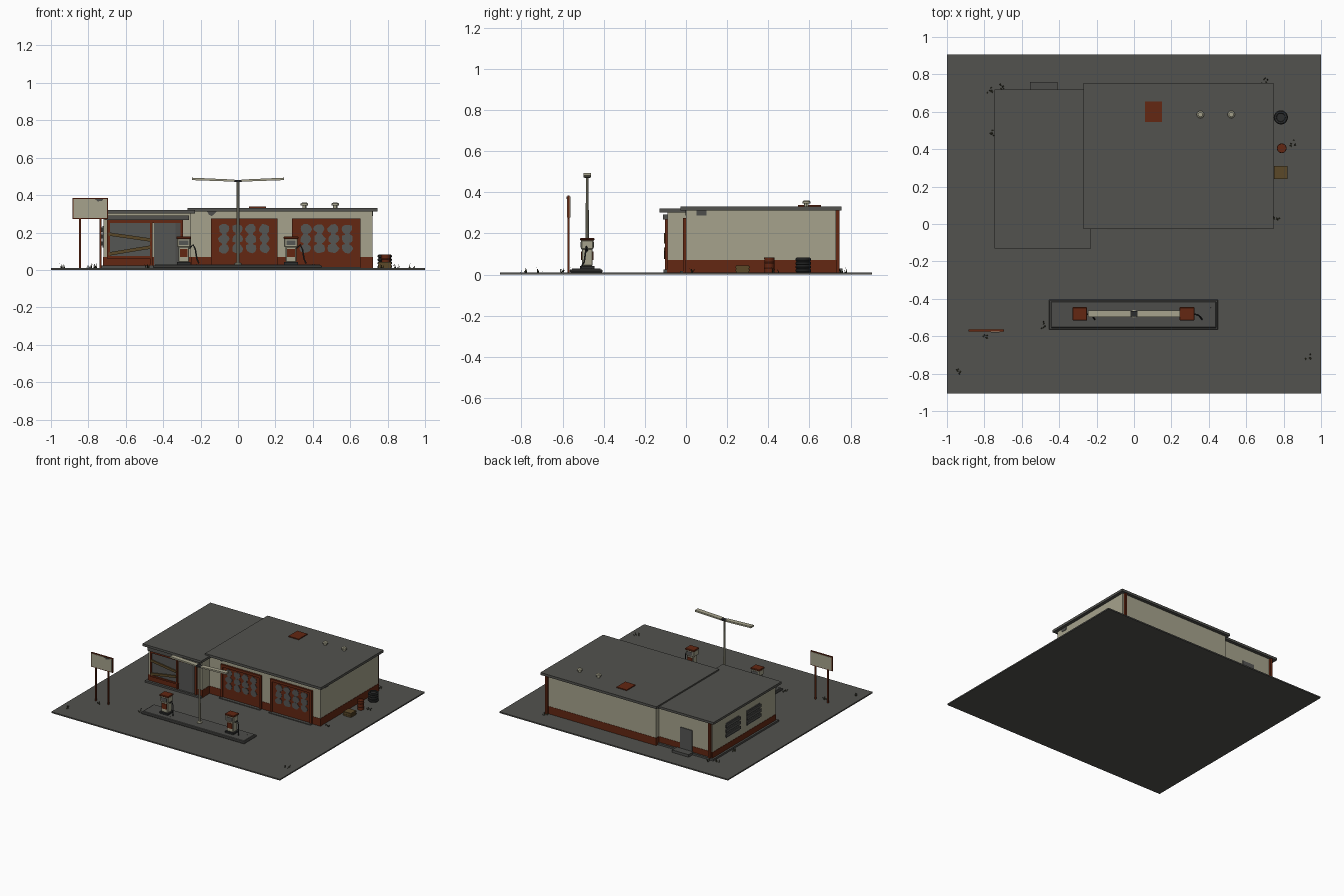
import bpy, bmesh, math, random
from mathutils import Vector

if "Cube" in bpy.data.objects:
    bpy.data.objects.remove(bpy.data.objects["Cube"])

random.seed(4)

def mat(name, r, g, b):
    m = bpy.data.materials.new(name)
    m.diffuse_color = (r, g, b, 1)
    m.use_nodes = True
    m.node_tree.nodes["Principled BSDF"].inputs["Base Color"].default_value = m.diffuse_color
    return m

ASPHALT = mat("asphalt_grey", .085, .085, .077)
CREAM = mat("faded_cream", .38, .365, .265)
RED = mat("rust_red", .125, .020, .006)
GLASS = mat("dusty_glass", .090, .092, .088)
WOOD = mat("old_wood", .105, .066, .022)
RUBBER = mat("dark_rubber", .025, .026, .026)
WEED = mat("dry_weed", .045, .045, .020)
CONCRETE = mat("worn_concrete", .075, .075, .070)

def finish(name, bm, m, smooth=False):
    bmesh.ops.recalc_face_normals(bm, faces=bm.faces)
    me = bpy.data.meshes.new(name)
    bm.to_mesh(me)
    bm.free()
    me.materials.append(m)
    o = bpy.data.objects.new(name, me)
    bpy.context.collection.objects.link(o)
    if smooth:
        bpy.context.view_layer.objects.active = o
        o.select_set(True)
        bpy.ops.object.shade_smooth_by_angle()
        o.select_set(False)
    return o

def box(name, x0, x1, y0, y1, z0, z1, m, bevel=0):
    bm = bmesh.new()
    bmesh.ops.create_cube(bm, size=1)
    for v in bm.verts:
        v.co = ((x0 + x1) / 2 + v.co.x * (x1 - x0), (y0 + y1) / 2 + v.co.y * (y1 - y0),
                (z0 + z1) / 2 + v.co.z * (z1 - z0))
    if bevel:
        bmesh.ops.bevel(bm, geom=bm.edges[:], offset=bevel, segments=1, affect='EDGES')
    return finish(name, bm, m)

def lathe(name, x, y, profile, m, n=16):
    """Closed solid turned from (radius, z) points."""
    bm = bmesh.new()
    rings = [[bm.verts.new((x + r * math.cos(a * math.tau / n), y + r * math.sin(a * math.tau / n), z))
              for a in range(n)] for r, z in profile]
    for a, b in zip(rings, rings[1:]):
        for i in range(n):
            bm.faces.new((a[i], a[(i + 1) % n], b[(i + 1) % n], b[i]))
    bm.faces.new(rings[0])
    bm.faces.new(rings[-1])
    return finish(name, bm, m, True)

def plate(name, pts, y, t, m):
    """Flat outline of (x, z) points facing the front, t thick."""
    bm = bmesh.new()
    f = bm.faces.new([bm.verts.new((x, y, z)) for x, z in pts])
    ext = bmesh.ops.extrude_face_region(bm, geom=[f])
    for v in ext["geom"]:
        if isinstance(v, bmesh.types.BMVert):
            v.co.y += t
    return finish(name, bm, m)

def tube(name, pts, r, m):
    cu = bpy.data.curves.new(name, 'CURVE')
    cu.dimensions = '3D'
    cu.bevel_depth, cu.bevel_resolution, cu.use_fill_caps = r, 1, True
    s = cu.splines.new('POLY')
    s.points.add(len(pts) - 1)
    for p, c in zip(s.points, pts):
        p.co = (*c, 1)
    cu.materials.append(m)
    o = bpy.data.objects.new(name, cu)
    bpy.context.collection.objects.link(o)

def plank(name, a, b, y, w, t, m):
    """Board between two (x, z) points on a front wall."""
    d = Vector((b[0] - a[0], b[1] - a[1])).normalized() * w / 2
    nx, nz = -d.y, d.x
    plate(name, [(a[0] + nx, a[1] + nz), (a[0] - nx, a[1] - nz),
                 (b[0] - nx, b[1] - nz), (b[0] + nx, b[1] + nz)], y, t, m)

# Lot
box("lot_slab", -1, 1, -.905, .905, 0, .01, ASPHALT)

# Garage and office shells: red base course, cream wall, roof slab
for nm, x0, x1, y0, y1, top in (("garage", -.25, .72, 0, .73, .312), ("office", -.72, -.25, -.09, .695, .302)):
    box(nm + "_base_course", x0 - .002, x1 + .002, y0 - .002, y1 + .002, .01, .07, RED)
    box(nm + "_wall", x0, x1, y0, y1, .07, top, CREAM)
box("garage_roof", -.27, .745, -.027, .755, .312, .331, ASPHALT)
box("office_roof", -.745, -.23, -.13, .72, .302, .32, ASPHALT)
box("office_plinth", -.737, -.25, -.11, .712, .01, .024, CONCRETE)
box("back_step", -.555, -.41, .70, .76, .01, .03, CONCRETE)

# Garage doors with broken panes
for k, (x0, x1) in enumerate(((-.145, .212), (.29, .655))):
    box("garage_door_%d" % k, x0 + .015, x1 - .015, -.006, .01, .012, .265, RED)
    box("door_header_%d" % k, x0, x1, -.014, .01, .255, .275, RED)
    for x in (x0, x1 - .018):
        box("door_jamb_%d" % k, x, x + .018, -.014, .01, .01, .258, RED)
    box("door_sill_%d" % k, x0, x1, -.03, 0, .01, .016, CONCRETE)
    w = (x1 - x0 - .07) / 4
    for c in range(4):
        for r in range(3):
            cx, cz = x0 + .035 + w * (c + .5), .115 + r * .052
            pts = []
            for i in range(10):
                a = i * math.tau / 10
                q = random.uniform(.8, 1.08)
                pts.append((cx + math.cos(a) * w * .44 * q, cz + math.sin(a) * .027 * q))
            plate("broken_pane", pts, -.009, .004, GLASS)
        box("pane_gap", cx - .012, cx + .012, -.008, -.005, .10, .235, GLASS)

# Office front: window, door, red frames and fascia
box("office_fascia", -.715, -.262, -.112, -.09, .267, .292, ASPHALT)
box("front_window_glass", -.69, -.47, -.094, -.088, .07, .252, GLASS)
box("front_door_glass", -.448, -.335, -.095, -.088, .024, .252, GLASS)
box("door_side_panel", -.335, -.308, -.094, -.088, .024, .252, CONCRETE)
for x, z0 in ((-.70, .07), (-.471, .024), (-.308, .024)):
    box("front_frame_post", x, x + .015, -.102, -.088, z0, .267, RED)
box("front_frame_head", -.70, -.293, -.102, -.088, .25, .267, RED)
box("window_sill", -.70, -.456, -.102, -.088, .062, .074, RED)
plank("window_board_upper", (-.692, .192), (-.468, .160), -.106, .018, .008, WOOD)
plank("window_board_lower", (-.692, .085), (-.468, .122), -.106, .018, .008, WOOD)

# Boarded side windows and back door
for k, y in enumerate((.37, .11)):
    box("side_window_%d" % k, -.725, -.718, y, y + .16, .12, .235, GLASS)
    for i in range(3):
        box("side_window_board", -.732, -.724, y - .01, y + .17, .13 + i * .037, .152 + i * .037, CONCRETE)
box("back_door", -.545, -.44, .69, .701, .024, .195, GLASS)

# Downpipes at the back corners
for x, y, top in ((.70, .738, .312), (-.70, .703, .302)):
    box("downpipe", x - .009, x + .009, y - .009, y + .009, .01, top, RED)

# Peeled plaster patches under the eaves
plate("front_peeled_patch", [(-.165, .312), (-.155, .295), (-.14, .288), (-.125, .300), (-.115, .312)], -.003, .004, CONCRETE)
box("side_peeled_patch", .719, .723, .05, .10, .288, .312, CONCRETE)

# Roof hatch and vents
box("roof_hatch", .06, .15, .545, .655, .33, .338, RED)
for x in (.355, .52):
    lathe("roof_vent", x, .585, [(.011, .33), (.011, .344), (.02, .344), (.02, .354), (.012, .36)], CREAM, 12)

# Pump island
box("pump_island", -.455, .45, -.565, -.405, .01, .024, CONCRETE, .004)
box("island_top", -.445, .44, -.555, -.415, .02, .03, CONCRETE, .003)

# Fuel pumps
for k, x in enumerate((-.29, .283)):
    y = -.48
    box("pump_foot_%d" % k, x - .037, x + .037, y - .036, y + .036, .03, .042, RUBBER)
    box("pump_body_%d" % k, x - .029, x + .029, y - .026, y + .026, .042, .125, CREAM, .004)
    box("pump_panel_%d" % k, x - .021, x + .021, y - .030, y + .030, .07, .112, RED)
    box("pump_head_%d" % k, x - .036, x + .036, y - .030, y + .030, .122, .168, CREAM, .004)
    box("pump_dial_%d" % k, x - .025, x + .025, y - .033, y + .033, .132, .158, GLASS)
    box("pump_cap_%d" % k, x - .04, x + .04, y - .035, y + .035, .166, .178, RED, .003)
    tube("pump_hose_%d" % k, [(x + .03, y, .115), (x + .05, y - .004, .135), (x + .062, y - .008, .11),
                              (x + .07, y - .015, .06), (x + .08, y - .03, .036)], .004, RUBBER)

# Twin light mast
lathe("mast_pole", 0, -.48, [(.02, .03), (.02, .036), (.009, .04), (.007, .475)], CREAM, 10)
box("mast_bracket", -.022, .022, -.494, -.466, .470, .482, RUBBER)
for s in (-1, 1):
    plate("light_arm", [(s * .02, .472), (s * .245, .480), (s * .245, .493), (s * .02, .483)], -.498, .036, CREAM)

# Roadside sign
box("sign_board", -.885, -.695, -.575, -.565, .272, .385, RED)
for y in (-.578, -.567):
    box("sign_face", -.879, -.701, y, y + .005, .278, .379, CREAM)
plate("sign_peeled_patch", [(-.765, .379), (-.75, .366), (-.725, .37), (-.72, .379)], -.580, .004, CONCRETE)
for x in (-.845, -.735):
    box("sign_post", x - .005, x + .005, -.576, -.565, .01, .28, RED)

# Tyres, drum and crate beside the garage
for i in range(4):
    z = .01 + i * .018
    lathe("stacked_tyre_%d" % i, .785, .57, [(.022, z + .006), (.024, z), (.033, z), (.038, z + .005), (.038, z + .012),
                                             (.033, z + .0175), (.024, z + .0175), (.022, z + .01)], RUBBER, 20)
p = [(.024, .01)]
for z in (.032, .057):
    p += [(.024, z - .003), (.026, z), (.024, z + .003)]
lathe("oil_drum", .79, .405, p + [(.025, .082), (.022, .082), (.022, .079)], RED)
box("crate", .752, .818, .243, .307, .01, .043, WOOD)
for z in (.016, .032):
    box("crate_slat", .749, .821, .240, .310, z, z + .008, WOOD)

# Weed tufts
for x, y in ((-.77, .715), (-.70, .73), (-.77, .485), (.70, .765), (.85, .435), (.76, .02), (-.49, -.54),
             (-.80, -.61), (-.93, -.79), (.93, -.715), (.42, -.45), (-.23, -.51)):
    bm = bmesh.new()
    for i in range(6):
        a = random.uniform(0, math.tau)
        c = Vector((x + random.uniform(-.016, .016), y + random.uniform(-.016, .016), .01))
        w = Vector((math.cos(a), math.sin(a), 0)) * .0035
        tip = c + Vector((-w.y * 3, w.x * 3, random.uniform(.012, .026)))
        bm.faces.new([bm.verts.new(q) for q in (c - w, c + w, tip)])
    finish("weed_tuft", bm, WEED)
